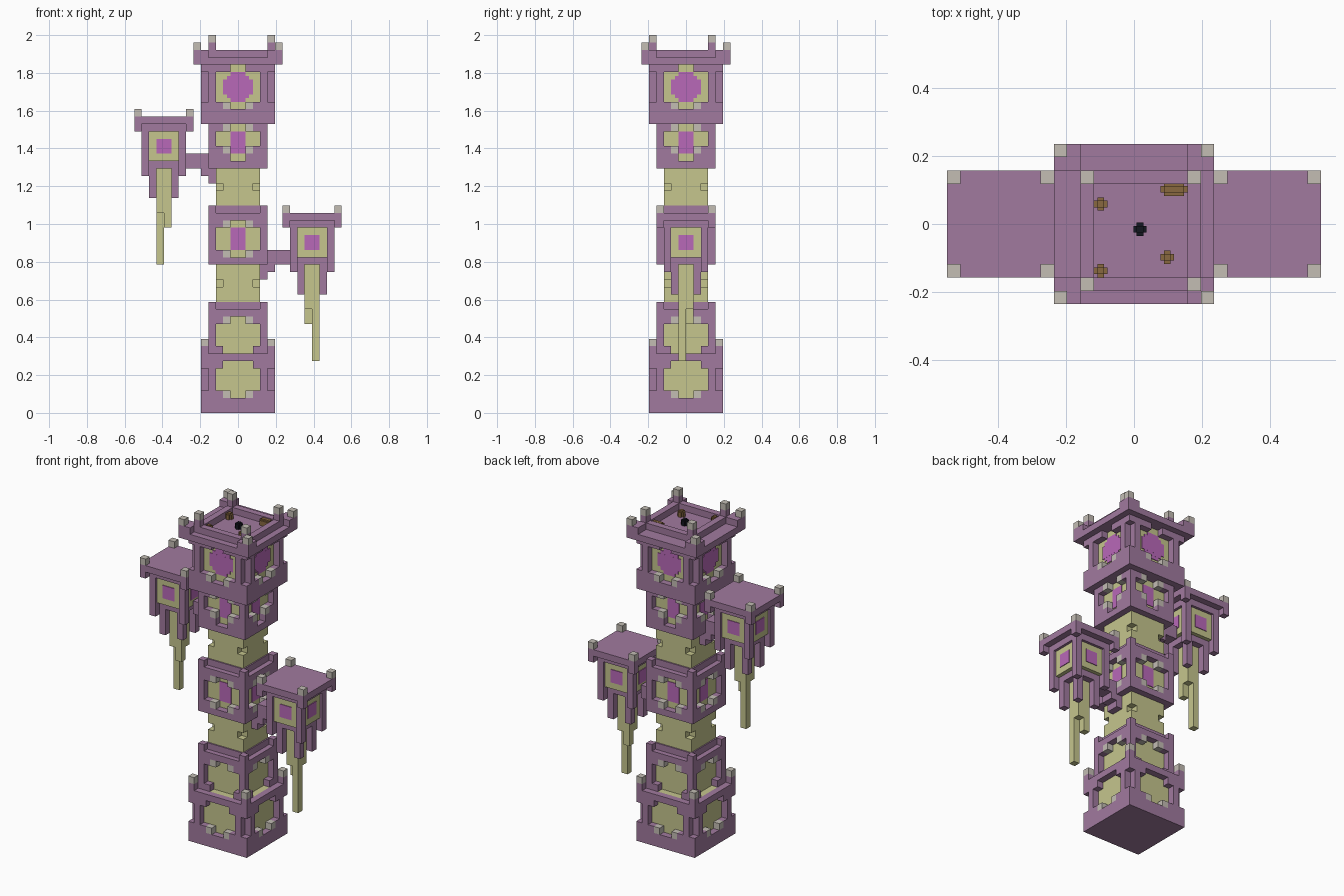
import bpy
import bmesh

if "Cube" in bpy.data.objects:
    bpy.data.objects.remove(bpy.data.objects["Cube"])

U = 2 / 51  # size of one building block


def material(name, rgb):
    m = bpy.data.materials.new(name)
    m.use_nodes = True
    color = [c ** 2.2 for c in rgb] + [1]
    m.diffuse_color = color
    m.node_tree.nodes["Principled BSDF"].inputs["Base Color"].default_value = color
    return m


PURPLE = material("purple stone", (.625, .475, .615))
YELLOW = material("pale yellow stone", (.77, .77, .55))
MAGENTA = material("magenta glass", (.72, .41, .72))
GRAY = material("warm gray", (.76, .735, .70))
BROWN = material("brown", (.53, .41, .26))
BLACK = material("black", (.10, .11, .14))


def build(name, mat, boxes):
    """Make one object from boxes given as (x0, x1, y0, y1, z0, z1) in blocks."""
    bm = bmesh.new()
    for x0, x1, y0, y1, z0, z1 in boxes:
        for v in bmesh.ops.create_cube(bm, size=1)["verts"]:
            v.co = (U * (x1 if v.co.x > 0 else x0),
                    U * (y1 if v.co.y > 0 else y0),
                    U * (z1 if v.co.z > 0 else z0))
    mesh = bpy.data.meshes.new(name)
    bm.to_mesh(mesh)
    bm.free()
    mesh.materials.append(mat)
    obj = bpy.data.objects.new(name, mesh)
    bpy.context.collection.objects.link(obj)
    return obj


def turn(b):
    return (-b[3], -b[2], b[0], b[1], b[4], b[5])


def around(boxes):
    """Repeat boxes on all four sides."""
    out = []
    for b in boxes:
        for _ in range(4):
            out.append(b)
            b = turn(b)
    return out


def block(h, z0, z1):
    return (-h, h, -h, h, z0, z1)


def corners(h, z0, z1, size=1):
    return around([(-h, size - h, -h, size - h, z0, z1)])


def frame(h, rows):
    """Wall ring one block deep; rows are (z0, z1, half opening, notched corner)."""
    out = []
    for z0, z1, gap, notch in rows:
        start = 1 - h if notch else -h
        if gap:
            out += [(start, -gap, -h, 1 - h, z0, z1), (gap, h - 1, -h, 1 - h, z0, z1)]
        else:
            out.append((start, h - 1, -h, 1 - h, z0, z1))
    return around(out)


def studs(h, z):
    """Small blocks in the window corners."""
    return around([(x, x + 1, -h, 1 - h, z, z + 1) for x in (-2, 1)])


def pane(h, w, z0, z1):
    return (-w, w, -h - .1, -h, z0, z1)


# Base
build("base_core", YELLOW, [block(4, 2, 8)])
build("base_frame", PURPLE, [block(5, 0, 2)] + corners(5, 8, 9) + frame(
    5, [(2, 3, 2, 0), (3, 6, 3, 1), (6, 7, 2, 0), (7, 8, 0, 0)]))
build("base_studs", GRAY, studs(5, 2) + corners(5, 9, 10))

# Lower window storey
build("lower_core", YELLOW, [block(3, 8, 14)])
build("lower_frame", PURPLE, [block(3.2, 14, 15)] + corners(4, 14, 15) + frame(
    4, [(8, 9, 2, 0), (9, 12, 3, 0), (12, 13, 2, 0), (13, 14, 0, 0)]))
build("lower_studs", GRAY, studs(4, 12))

# Plain shafts with notched corners
for name, z in (("lower_shaft", 15), ("upper_shaft", 28)):
    build(name, YELLOW, [block(2, z, z + 5)] + frame(
        3, [(z, z + 2, 0, 0), (z + 2, z + 3, 0, 1), (z + 3, z + 5, 0, 0)]))

# Middle window storey
build("middle_core", YELLOW, [block(3, 20, 27)])
build("middle_frame", PURPLE, [block(3.2, 27, 28)] + corners(4, 27, 28) + frame(
    4, [(20, 21, 0, 0), (21, 22, 2, 0), (22, 25, 3, 0), (25, 26, 2, 0), (26, 27, 0, 0)]))
build("middle_studs", GRAY, studs(4, 21) + studs(4, 25))
build("middle_windows", MAGENTA, around([pane(3, 1, 22, 25)]))

# Upper window storey
build("upper_core", YELLOW, [block(3, 33, 39)])
build("upper_frame", PURPLE, frame(
    4, [(33, 34, 0, 0), (34, 35, 1, 0), (35, 36, 2, 0), (36, 38, 3, 0), (38, 39, 2, 0)]))
build("upper_studs", GRAY, studs(4, 35) + studs(4, 38))
build("upper_windows", MAGENTA, around([pane(3, 1, 35, 38)]))

# Top chamber
build("top_core", YELLOW, [block(4, 41, 47)])
build("top_frame", PURPLE, [block(5, 39, 41)] + frame(
    5, [(41, 42, 2, 0), (42, 46, 3, 1), (46, 47, 1, 0)]))
build("top_studs", GRAY, studs(5, 41))
build("top_windows", MAGENTA, around(
    [pane(4, 1, 42, 46), pane(4.01, 1.5, 42.5, 45.5), pane(4.02, 2, 43, 45)]))

# Crown: wide slab, raised corners and an inner parapet set slightly off centre
parapet_posts = [(x, x + 1, y, y + 1) for x in (-4, 4) for y in (-5, 3)]
build("crown_slab", PURPLE, [block(6, 47, 48)] + corners(6, 48, 49, 2))
build("crown_parapet", PURPLE, [
    (-4, 5, -5, -4, 48, 49), (-4, 5, 3, 4, 48, 49),
    (-4, -3, -4, 3, 48, 49), (4, 5, -4, 3, 48, 49)]
    + [p + (49, 50) for p in parapet_posts])
build("crown_studs", GRAY, corners(6, 49, 50) + [p + (50, 51) for p in parapet_posts])


# Loose objects on the roof floor
def knob(x, y, w=.5):
    return [(x - w, x + w, y - .25, y + .25, 48, 48.75),
            (x - w + .25, x + w - .25, y - .5, y + .5, 48, 48.75),
            (x - w + .25, x + w - .25, y - .25, y + .25, 48, 48.95)]


build("roof_pots", BROWN, knob(-2.5, 1.5) + knob(-2.5, -3.5)
      + knob(2.5, -2.5) + knob(3, 2.6, 1))
build("roof_orb", BLACK, knob(.45, -.4))


# Hanging side turrets; the right one is the left one turned half round and raised
def turret(side, flip, lift):
    def place(boxes):
        out = []
        for b in boxes:
            b = (b[0] + 10, b[1] + 10) + b[2:4] + (b[4] + lift, b[5] + lift)
            out.append(turn(turn(b)) if flip else b)
        return out

    build(side + "_turret_frame", PURPLE, place(
        [block(4, 26, 27), block(3, 25, 26), block(2, 20, 21)]
        + corners(4, 25, 26) + corners(3, 19, 25) + corners(2, 16, 20)))
    build(side + "_turret_core", YELLOW, place([block(2.6, 21, 25)]))
    build(side + "_turret_windows", MAGENTA, place(around([pane(2.6, 1, 22, 24)])))
    build(side + "_turret_studs", GRAY, place(corners(4, 27, 28)))
    build(side + "_turret_spike", YELLOW, place(
        [(0, 1, -1, 0, 7, 20), (-1, 0, -1, 0, 14, 20),
         (-1, 0, 0, 1, 12, 20), (0, 1, 0, 1, 14, 20)]))
    build(side + "_turret_arm", PURPLE, place(
        [(-6, -3, -1, 1, 20, 22), (-7, -6, -1, 1, 18, 20), (-6, -5, -1, 1, 19, 20)]))


turret("left", False, 0)
turret("right", True, 13)
